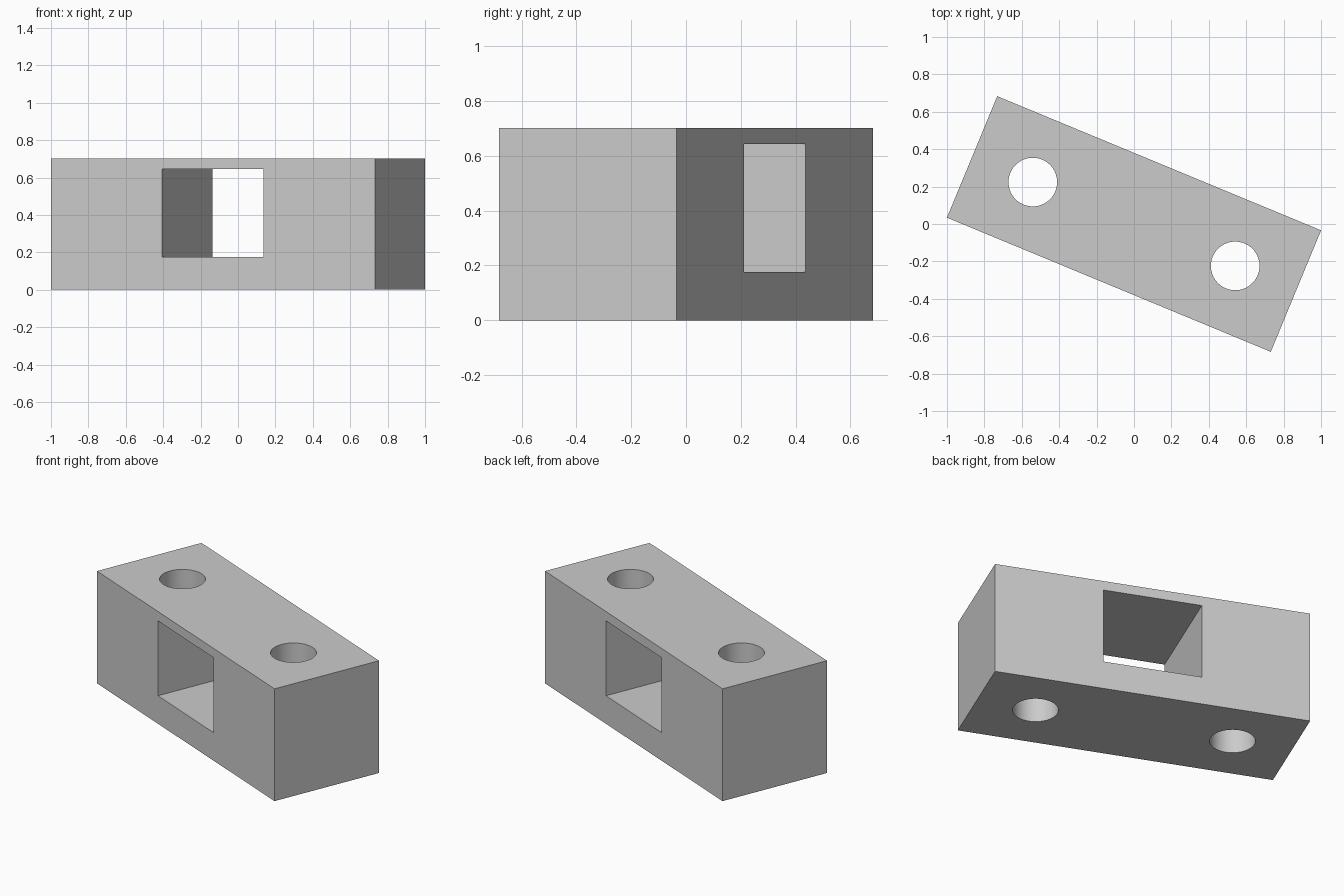
import bpy
import math
from mathutils import Matrix

cube = bpy.data.objects.get("Cube")
if cube:
    bpy.data.objects.remove(cube, do_unlink=True)

UNIT = 0.5857
WIDTH = HEIGHT = 1.2 * UNIT
LENGTH = 3.2 * UNIT
TURN = Matrix.Rotation(math.radians(-22.5), 4, "Z")

grey = bpy.data.materials.new("plain grey")
grey.use_nodes = True
grey.diffuse_color = (0.6, 0.6, 0.6, 1)
grey.node_tree.nodes["Principled BSDF"].inputs["Base Color"].default_value = (0.6, 0.6, 0.6, 1)


def box(name, size, z):
    bpy.ops.mesh.primitive_cube_add(size=1)
    ob = bpy.context.object
    ob.name = name
    ob.data.transform(Matrix.Translation((0, 0, z)) @ Matrix.Diagonal((*size, 1)))
    ob.data.materials.append(grey)
    return ob


def cut(target, cutter):
    mod = target.modifiers.new(cutter.name, "BOOLEAN")
    mod.operation = "DIFFERENCE"
    mod.solver = "EXACT"
    mod.object = cutter
    bpy.context.view_layer.objects.active = target
    bpy.ops.object.modifier_apply(modifier=mod.name)
    bpy.data.objects.remove(cutter, do_unlink=True)


# Solid block
block = box("block", (LENGTH, WIDTH, HEIGHT), HEIGHT / 2)

# Rectangular window through the long sides
cut(block, box("window_cutter", (UNIT, 2 * WIDTH, 0.8 * UNIT), 0.7 * UNIT))

# Round vertical hole near each end
for side in (-1, 1):
    bpy.ops.mesh.primitive_cylinder_add(
        vertices=64, radius=0.222 * UNIT, depth=2 * HEIGHT,
        location=(side * UNIT, 0, HEIGHT / 2))
    hole = bpy.context.object
    hole.name = "hole_cutter"
    hole.data.materials.append(grey)
    cut(block, hole)

# Turn the finished block and keep only the hole walls smooth
block.data.transform(TURN)
bpy.ops.object.select_all(action="DESELECT")
block.select_set(True)
bpy.context.view_layer.objects.active = block
bpy.ops.object.shade_smooth_by_angle(angle=math.radians(30))
